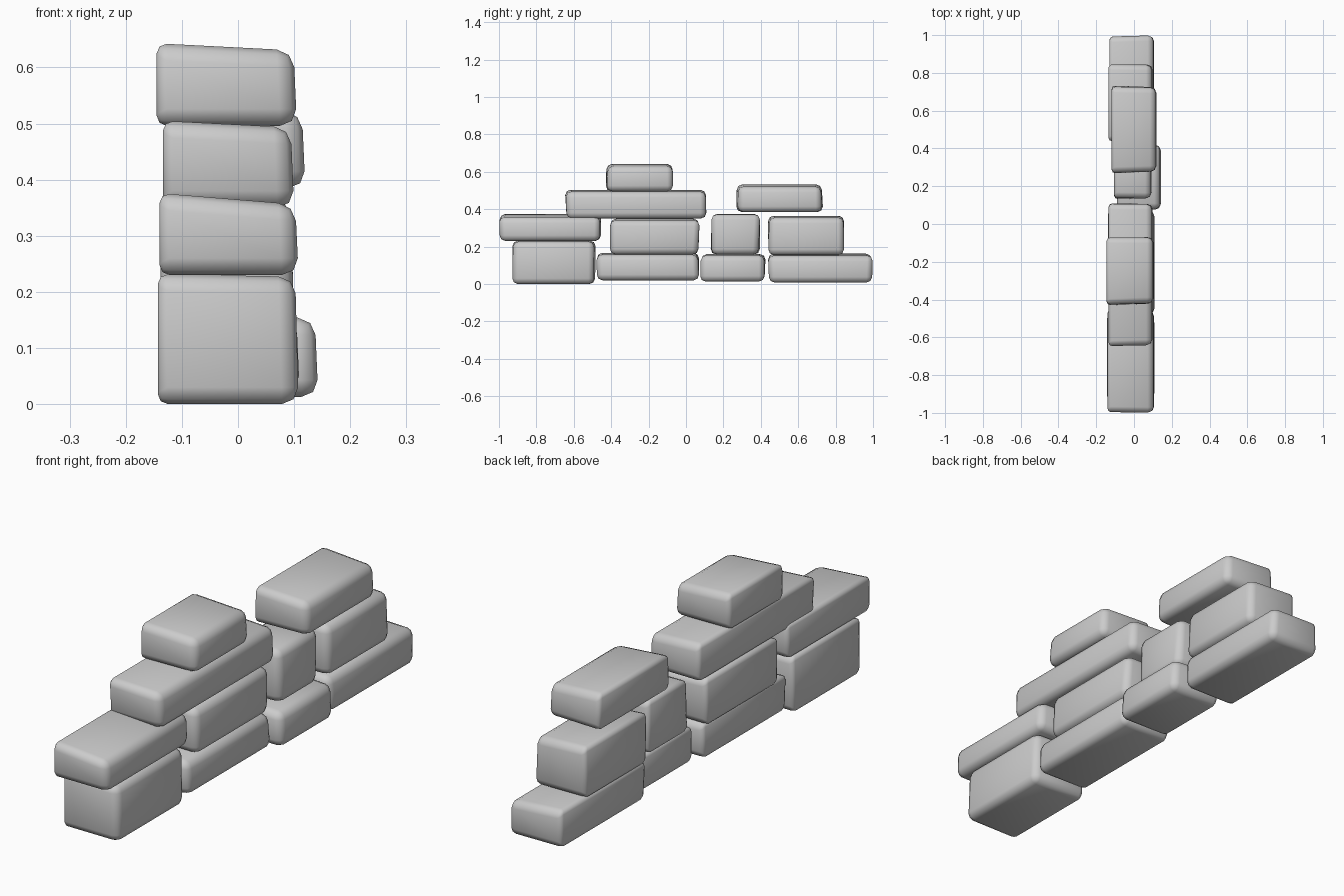
import bpy, bmesh, random

if "Cube" in bpy.data.objects:
    bpy.data.objects.remove(bpy.data.objects["Cube"])

random.seed(4)

# Stones: name, x range, y range, z range, downward slope of the top toward +x
STONES = [
    ("base_stone_front",   (-0.143, 0.108), (-0.93, -0.48), (0.000, 0.232), 0.02),
    ("base_stone_middle",  (-0.125, 0.110), (-0.48, 0.075), (0.020, 0.168), 0.05),
    ("base_stone_short",   (-0.090, 0.143), (0.07, 0.43),   (0.013, 0.160), 0.03),
    ("base_stone_back",    (-0.130, 0.108), (0.435, 1.00),  (0.008, 0.163), 0.05),
    ("second_stone_front", (-0.140, 0.108), (-1.00, -0.44), (0.230, 0.376), 0.08),
    ("second_stone_long",  (-0.138, 0.100), (-0.41, 0.075), (0.158, 0.350), 0.04),
    ("second_stone_small", (-0.105, 0.095), (0.13, 0.40),   (0.158, 0.376), 0.02),
    ("second_stone_back",  (-0.135, 0.100), (0.435, 0.85),  (0.155, 0.366), 0.05),
    ("third_stone_long",   (-0.134, 0.100), (-0.65, 0.11),  (0.350, 0.505), 0.05),
    ("third_stone_back",   (-0.118, 0.120), (0.265, 0.735), (0.385, 0.534), 0.06),
    ("top_stone",          (-0.145, 0.105), (-0.43, -0.06), (0.496, 0.643), 0.05),
]


def add_stone(name, xr, yr, zr, slope):
    bm = bmesh.new()
    bmesh.ops.create_cube(bm, size=1)
    for v in bm.verts:
        top = v.co.z > 0
        right = v.co.x > 0
        # Slightly uneven corners
        x = xr[right] - (0.006 if right and top else 0)
        y = yr[v.co.y > 0] * 1.0
        y -= (1 if v.co.y > 0 else -1) * random.uniform(0, 0.014)
        z = zr[top]
        if top and right:
            z -= slope * (xr[1] - xr[0])
        v.co = (x, y, z)
    # Back face edges are crisper than the dressed side
    weight = bm.edges.layers.float.new("bevel_weight_edge")
    xm = sum(xr) / 2
    for e in bm.edges:
        rear = all(v.co.x < xm for v in e.verts)
        e[weight] = 0.6 if rear else 1.0
    mesh = bpy.data.meshes.new(name)
    bm.to_mesh(mesh)
    bm.free()
    for p in mesh.polygons:
        p.use_smooth = True
    ob = bpy.data.objects.new(name, mesh)
    bpy.context.collection.objects.link(ob)
    bev = ob.modifiers.new("worn_edges", "BEVEL")
    bev.limit_method = "WEIGHT"
    bev.width = 0.03
    bev.segments = 2


for stone in STONES:
    add_stone(*stone)

# Keep the outermost end stones exactly at the wall's ends
for name, sign in (("second_stone_front", -1), ("base_stone_back", 1)):
    verts = bpy.data.objects[name].data.vertices
    end = max(sign * v.co.y for v in verts)
    for v in verts:
        v.co.y += sign * (1.0 - end)
